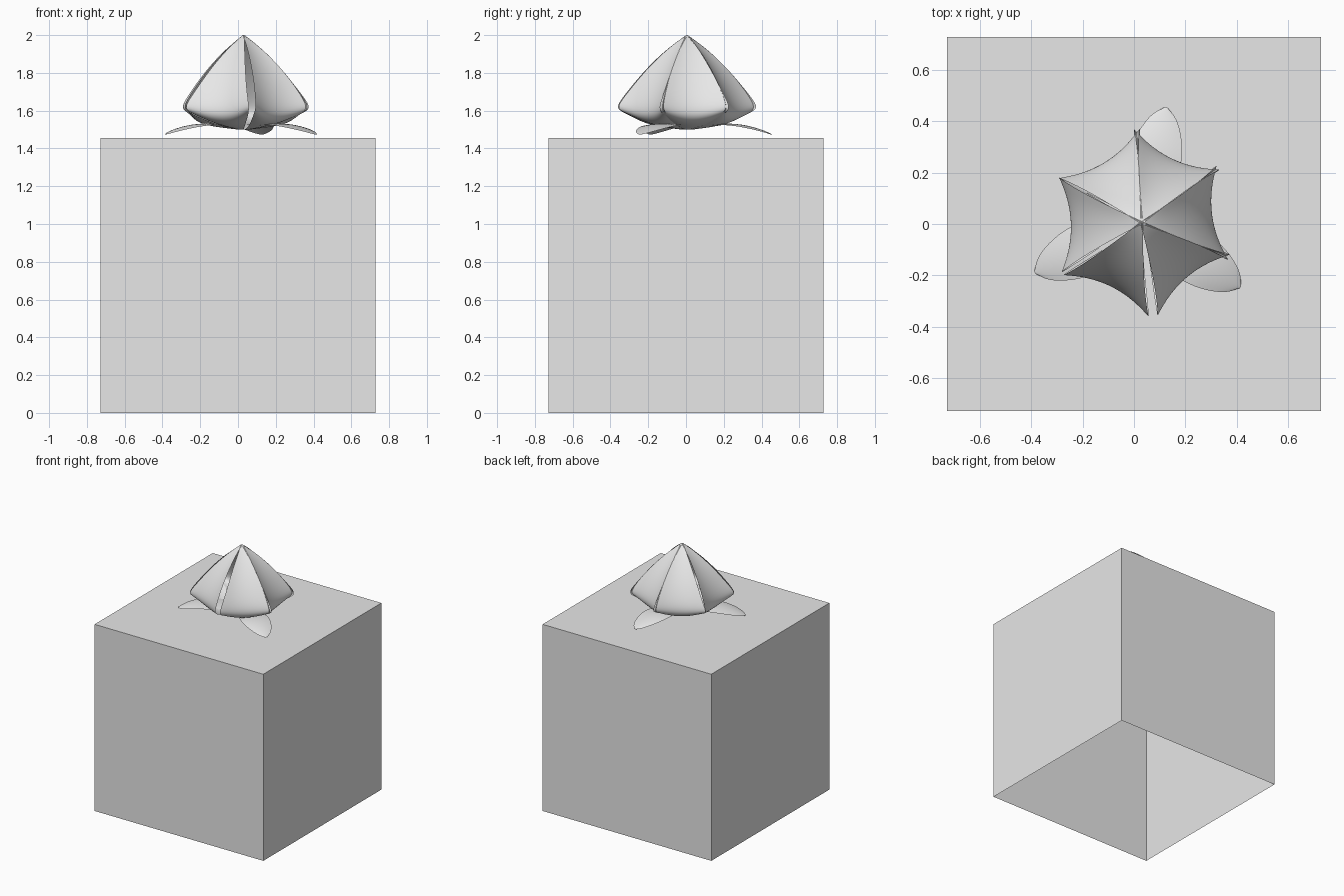
import bpy, bmesh, math
from mathutils import Matrix, Vector

if "Cube" in bpy.data.objects:
    bpy.data.objects.remove(bpy.data.objects["Cube"], do_unlink=True)

grey = bpy.data.materials.new("plain_grey")
grey.use_nodes = True
grey.diffuse_color = (0.8, 0.8, 0.8, 1)
grey.node_tree.nodes["Principled BSDF"].inputs["Base Color"].default_value = (0.8, 0.8, 0.8, 1)

CENTRE = Vector((0.03, 0.005, 0))


def add_object(name, bm):
    mesh = bpy.data.meshes.new(name)
    bm.to_mesh(mesh)
    bm.free()
    mesh.materials.append(grey)
    obj = bpy.data.objects.new(name, mesh)
    bpy.context.collection.objects.link(obj)
    return obj


def leaf(name, profile, angle, columns=6):
    """Sheet swept along a profile of (radius, height, half width, edge flare, edge lift)."""
    bm = bmesh.new()
    turn = Matrix.Translation(CENTRE) @ Matrix.Rotation(math.radians(angle), 4, 'Z')
    rows = []
    for r, z, half, flare, lift in profile:
        row = []
        for i in range(columns + 1):
            s = 2 * i / columns - 1
            point = Vector((r + flare * s * s, half * s, z + lift * s * s))
            row.append(bm.verts.new(turn @ point))
        rows.append(row)
    for a, b in zip(rows, rows[1:]):
        for i in range(columns):
            face = bm.faces.new((a[i], a[i + 1], b[i + 1], b[i]))
            face.smooth = True
    bmesh.ops.recalc_face_normals(bm, faces=bm.faces)
    obj = add_object(name, bm)
    smooth = obj.modifiers.new("smooth", 'SUBSURF')
    smooth.levels = smooth.render_levels = 2
    return obj


# Box, open underneath
side = 1.455
bm = bmesh.new()
bmesh.ops.create_cube(bm, size=side, matrix=Matrix.Translation((0, 0, side / 2)))
bottom = [f for f in bm.faces if f.normal.z < -0.9]
bmesh.ops.delete(bm, geom=bottom, context='FACES_ONLY')
add_object("open_box", bm)

# Six closed petals, from the base round the belly to the tip
petal = [
    (0.03, 1.50, 0.015, 0, 0),
    (0.12, 1.51, 0.07, 0.01, 0.01),
    (0.22, 1.525, 0.14, 0.02, 0.04),
    (0.275, 1.56, 0.185, 0.04, 0.04),
    (0.277, 1.62, 0.187, 0.045, 0.01),
    (0.24, 1.71, 0.15, 0.03, 0),
    (0.18, 1.81, 0.108, 0.02, 0),
    (0.10, 1.91, 0.06, 0.01, 0),
    (0.04, 1.97, 0.024, 0, 0),
    (0.00, 2.00, 0.006, 0, 0),
]
for n, angle in enumerate((7, 64.5, 121.5, 181.5, 244, 310)):
    leaf(f"petal_{n + 1}", petal, angle)

# Three drooping sepals with rounded tips
sepal = [
    (0.02, 1.50, 0.03, 0, 0),
    (0.14, 1.53, 0.09, 0, -0.005),
    (0.26, 1.535, 0.11, 0, -0.01),
    (0.37, 1.512, 0.08, 0, -0.01),
    (0.44, 1.485, 0.045, -0.01, 0),
    (0.46, 1.475, 0.015, -0.01, 0),
]
for n, angle in enumerate((78, 205, 327)):
    leaf(f"sepal_{n + 1}", sepal, angle)
